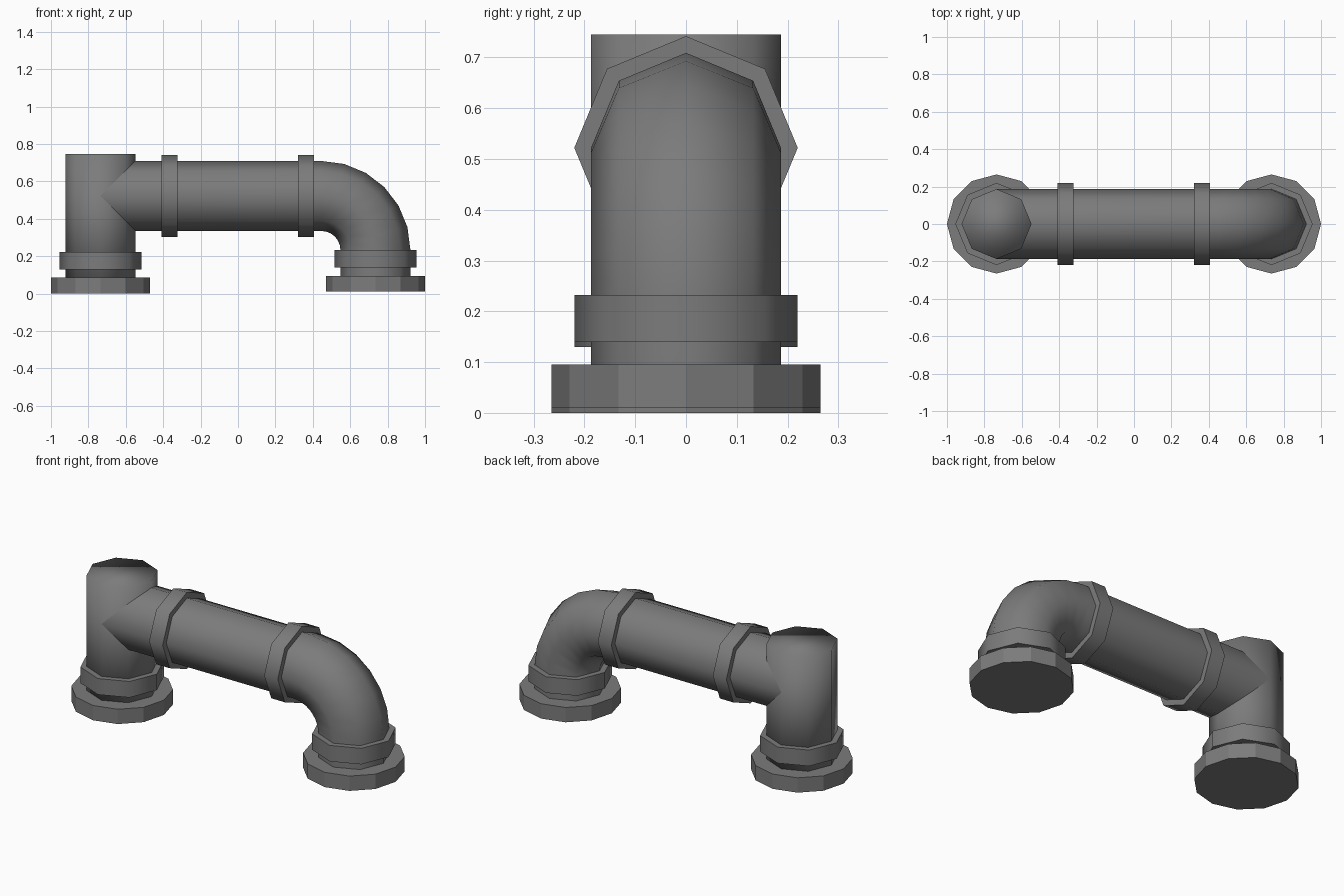
import bpy, bmesh, math
from mathutils import Vector

if "Cube" in bpy.data.objects:
    bpy.data.objects.remove(bpy.data.objects["Cube"])

PIPE_R, COLLAR_R, FLANGE_R = 0.187, 0.22, 0.265
POST_X, AXIS_Z = 0.735, 0.522

grey = bpy.data.materials.new("dark_grey_metal")
grey.diffuse_color = (0.2, 0.2, 0.2, 1)
grey.use_nodes = True
grey.node_tree.nodes["Principled BSDF"].inputs["Base Color"].default_value = grey.diffuse_color


def tube(name, stations, radius, sides, smooth_angle=None):
    """Sweep a polygon along (x, z, tilt) stations in the y = 0 plane, capped at both ends."""
    bm = bmesh.new()
    rings = []
    for x, z, tilt in stations:
        # tilt 0 = ring facing up, 90 degrees = ring facing sideways
        out = Vector((math.cos(tilt), 0, math.sin(tilt)))
        ring = []
        for i in range(sides):
            a = 2 * math.pi * i / sides
            p = Vector((x, 0, z)) + out * radius * math.cos(a)
            p.y = radius * math.sin(a)
            ring.append(bm.verts.new(p))
        rings.append(ring)
    for a, b in zip(rings, rings[1:]):
        for i in range(sides):
            j = (i + 1) % sides
            bm.faces.new((a[i], a[j], b[j], b[i]))
    bm.faces.new(rings[0])
    bm.faces.new(rings[-1])
    bmesh.ops.recalc_face_normals(bm, faces=bm.faces)
    mesh = bpy.data.meshes.new(name)
    bm.to_mesh(mesh)
    bm.free()
    mesh.materials.append(grey)
    ob = bpy.data.objects.new(name, mesh)
    bpy.context.collection.objects.link(ob)
    if smooth_angle is not None:
        bpy.ops.object.select_all(action='DESELECT')
        ob.select_set(True)
        bpy.context.view_layer.objects.active = ob
        bpy.ops.object.shade_smooth_by_angle(angle=math.radians(smooth_angle))
    return ob


def upright(name, x, z0, z1, radius, sides, smooth_angle=None):
    return tube(name, [(x, z0, 0), (x, z1, 0)], radius, sides, smooth_angle)


# Left post, its closed top shaded softly into the wall
upright("left_post", -POST_X, 0.04, 0.745, PIPE_R, 8, 120)

# Horizontal pipe and elbow in one sweep: straight run, quarter bend, short drop
bend_x, bend_z, bend_r = 0.445, 0.232, 0.29
path = [(-POST_X, AXIS_Z, math.pi / 2)]
for k in range(7):
    t = math.pi / 2 - k * math.pi / 12
    path.append((bend_x + bend_r * math.cos(t), bend_z + bend_r * math.sin(t), t))
path.append((POST_X, 0.05, 0))
tube("cross_pipe_and_elbow", path, PIPE_R, 8, 50)

# Collars round the horizontal pipe
for name, x in (("left_pipe_collar", -0.367), ("right_pipe_collar", 0.363)):
    tube(name, [(x - 0.043, AXIS_Z, math.pi / 2), (x + 0.043, AXIS_Z, math.pi / 2)],
         COLLAR_R, 8, 50)

# Foot collars and twelve-sided flanges; the right foot sits slightly higher
for side, x, lift in (("left", -POST_X, 0.0), ("right", POST_X, 0.01)):
    upright(side + "_foot_collar", x, 0.13 + lift, 0.222 + lift, COLLAR_R, 8, 50)
    upright(side + "_flange", x, lift, 0.085 + lift, FLANGE_R, 12)
